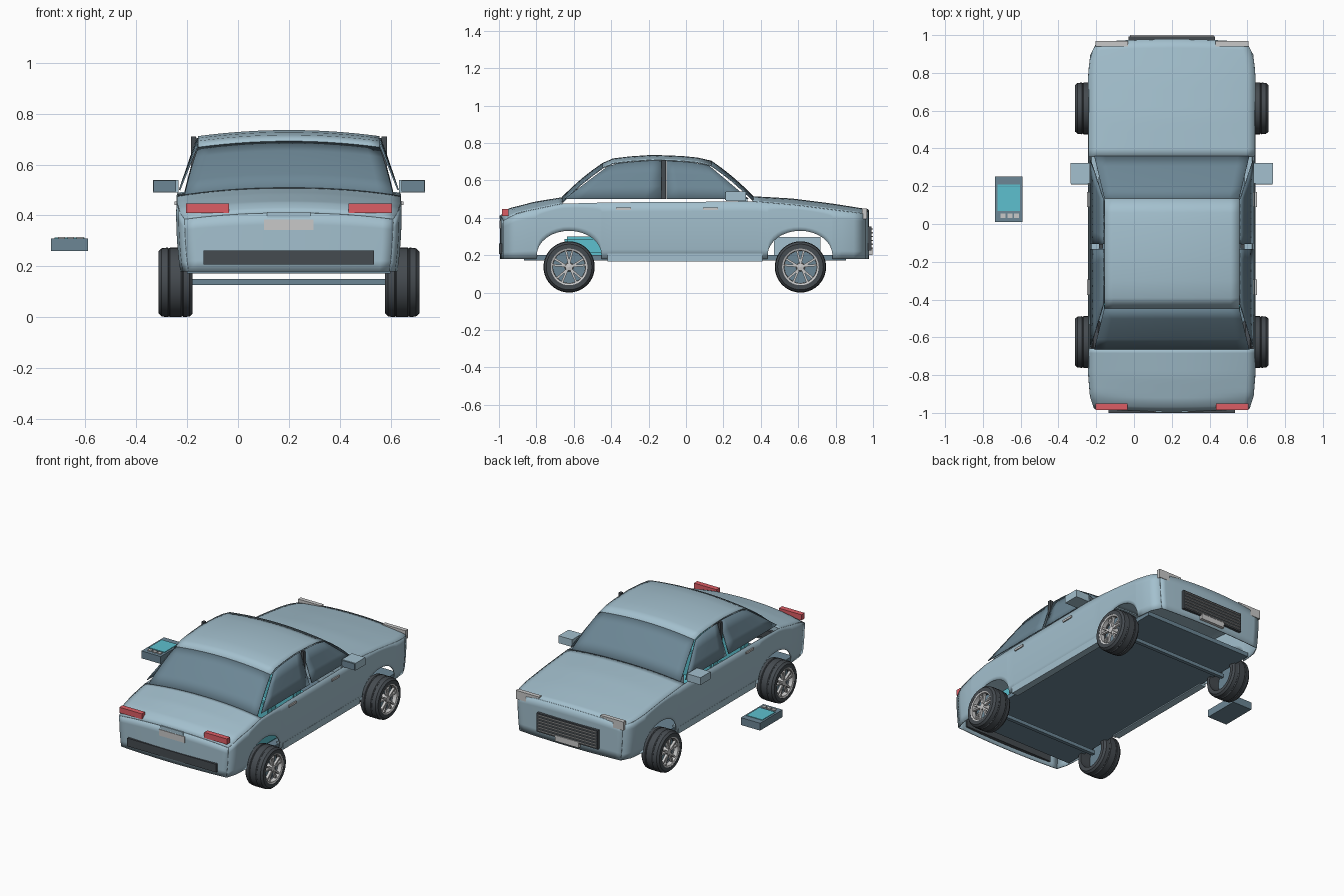
import bpy, bmesh, math
from mathutils import Vector

cube = bpy.data.objects.get("Cube")
if cube:
    bpy.data.objects.remove(cube, do_unlink=True)

CX = 0.2  # car centreline


def material(name, rgb):
    m = bpy.data.materials.new(name)
    m.use_nodes = True
    m.diffuse_color = (*rgb, 1)
    m.node_tree.nodes["Principled BSDF"].inputs["Base Color"].default_value = (*rgb, 1)
    return m


PAINT = material("pale blue paint", (0.37, 0.53, 0.62))
SLATE = material("slate blue", (0.15, 0.24, 0.3))
RUBBER = material("dark rubber", (0.06, 0.07, 0.08))
SILVER = material("light grey", (0.58, 0.58, 0.58))
RED = material("lamp red", (0.72, 0.11, 0.13))
TEAL = material("teal", (0.11, 0.53, 0.62))


def add(name, bm, mat, smooth=False, thick=0):
    bmesh.ops.recalc_face_normals(bm, faces=bm.faces)
    me = bpy.data.meshes.new(name)
    bm.to_mesh(me)
    bm.free()
    me.materials.append(mat)
    ob = bpy.data.objects.new(name, me)
    ob.location.x = CX
    bpy.context.collection.objects.link(ob)
    if thick:
        mod = ob.modifiers.new("thickness", 'SOLIDIFY')
        mod.thickness, mod.offset = thick, 0
    if smooth:
        bpy.ops.object.select_all(action='DESELECT')
        ob.select_set(True)
        bpy.context.view_layer.objects.active = ob
        bpy.ops.object.shade_smooth_by_angle(angle=math.radians(35))
    return ob


def box(name, x, y, z, mat, bevel=0):
    """Box from (min, max) ranges, x measured from the centreline."""
    bm = bmesh.new()
    bmesh.ops.create_cube(bm, size=1)
    for v in bm.verts:
        v.co = Vector([a + (b - a) * (c + 0.5) for (a, b), c in zip((x, y, z), v.co)])
    if bevel:
        bmesh.ops.bevel(bm, geom=bm.edges[:], offset=bevel, segments=2, affect='EDGES')
    return add(name, bm, mat)


def pair(name, x, y, z, mat, bevel=0):
    box("left_" + name, x, y, z, mat, bevel)
    box("right_" + name, (-x[1], -x[0]), y, z, mat, bevel)


def sheet(name, f, us, vs, mat):
    """Thin curved panel through f(u, v)."""
    bm = bmesh.new()
    rows = [[bm.verts.new(f(u, v)) for v in vs] for u in us]
    for a, b in zip(rows, rows[1:]):
        for j in range(len(vs) - 1):
            bm.faces.new((a[j], a[j + 1], b[j + 1], b[j]))
    return add(name, bm, mat, True, 0.006)


def span(a, b, n):
    return [a + (b - a) * i / n for i in range(n + 1)]


def curve(table, t):
    for (a, p), (b, q) in zip(table, table[1:]):
        if t <= b:
            return p + (q - p) * max(0, (t - a) / (b - a))
    return table[-1][1]


# Body outlines along the length
REAR, FRONT, BOW = -0.975, 0.96, 0.016
WIDTH = [(REAR, .41), (-.92, .43), (-.8, .44), (.8, .44), (.9, .428), (FRONT, .395)]
EDGE = [(REAR, .385), (-.9, .425), (-.66, .475), (-.4, .482), (.36, .487), (.6, .465), (FRONT, .42)]
CREST = [(REAR, .41), (-.93, .448), (-.8, .483), (-.66, .507), (.355, .512), (.56, .5), (.77, .473), (FRONT, .442)]
ARCHES, ARCH_R = (-.625, .61), 0.173


def half_width(y, z):
    return curve(WIDTH, y) * (1 - 0.03 * ((z - 0.4) / 0.2) ** 2)


def top(u, y):
    e = curve(EDGE, y)
    return e + (curve(CREST, y) - e) * (1 - abs(u) ** 2.2)


def sill(y):
    for c in ARCHES:
        t = (y - c) / ARCH_R
        if abs(t) <= 1:
            return 0.2 + 0.13 * math.sqrt(1 - t * t)
    return 0.18


# Body sides with wheel openings
stations = span(REAR, FRONT, 30)
for c in ARCHES:
    stations += [c + ARCH_R * 0.9999 * math.cos(math.pi * k / 16) for k in range(17)]
    stations += [c - ARCH_R * 1.002, c + ARCH_R * 1.002]
stations = sorted(stations)
for side, s in (("left", 1), ("right", -1)):
    def flank(y, t):
        z = sill(y) + (curve(EDGE, y) - sill(y)) * t
        return (s * half_width(y, z), y, z)
    sheet(side + "_body_side", flank, stations, span(0, 1, 6), PAINT)

# Hood, trunk lid and end panels
for lid, wall, y0, y1, d in (("hood", "front_bumper", .355, FRONT, 1), ("trunk_lid", "rear_bumper", -.66, REAR, -1)):
    def deck(u, t):
        y = y0 + (y1 - y0) * t
        z = top(u, y)
        return (u * half_width(y, z), y + d * BOW * (1 - u * u) * t, z)

    def end(u, t):
        z = 0.18 + (top(u, y1) - 0.18) * t
        return (u * half_width(y1, z), y1 + d * BOW * (1 - u * u), z)
    sheet(lid, deck, span(-1, 1, 20), span(0, 1, 14), PAINT)
    sheet(wall, end, span(-1, 1, 20), span(0, 1, 5), PAINT)

# Roof
ROOF = [(-.445, .69), (-.39, .714), (-.3, .725), (-.18, .733), (-.02, .727), (.06, .719), (.135, .702)]


def roof(u, y):
    return (u * 0.357, y, curve(ROOF, y) - 0.024 * u * u)


sheet("roof", roof, span(-1, 1, 16), [p[0] for p in ROOF], PAINT)

# Windshield and rear window
for name, yt, yb in (("windshield", .135, .358), ("rear_window", -.445, -.662)):
    def screen(u, t):
        x, y, z = roof(u, yt)
        zb = top(u * 0.93, yb) + 0.002
        return (x + (u * 0.41 - x) * t, y + (yb - y) * t, z + (zb - z) * t + 0.01 * math.sin(math.pi * t))
    sheet(name, screen, span(-1, 1, 14), span(0, 1, 4), SLATE)

# Side windows and centre pillars
for side, s in (("left", 1), ("right", -1)):
    for name, lo, hi in (("front", (-.105, .335), (-.105, .125)), ("rear", (-.65, -.132), (-.42, -.132))):
        def pane(u, t):
            a, b = lo[0] + (lo[1] - lo[0]) * u, hi[0] + (hi[1] - hi[0]) * u
            y = a + (b - a) * t
            return (s * (0.43 - 0.07 * t), y, 0.5 + (curve(ROOF, b) - 0.528) * t)
        sheet(f"{side}_{name}_window", pane, span(0, 1, 6), span(0, 1, 3), SLATE)
pair("centre_pillar", (.365, .385), (-.13, -.107), (.5, .71), RUBBER)

# Underside
box("floor", (-.4, .4), (-.865, .855), (.172, .2), SLATE)
pair("sill", (.385, .432), (-.42, .41), (.165, .21), PAINT)
for name, y in (("rear", -.625), ("front", .612)):
    box(name + "_axle", (-.4, .4), (y - .012, y + .012), (.126, .15), SLATE)
box("engine", (-.2, .2), (.47, .72), (.2, .297), PAINT)

# Seats
box("rear_bench", (-.36, .36), (-.65, -.35), (.2, .3), TEAL, .015)
box("rear_backrest", (-.36, .36), (-.46, -.38), (.28, .475), TEAL, .015)
pair("front_seat", (.06, .34), (-.1, .14), (.2, .3), TEAL, .015)
pair("front_backrest", (.06, .34), (-.16, -.08), (.28, .475), TEAL, .015)
box("dashboard", (-.38, .38), (.28, .33), (.4, .5), PAINT)

# Lamps, mirrors, handles
pair("tail_lamp", (.235, .405), (-.985, -.95), (.41, .448), RED)
pair("headlamp", (.232, .405), (.94, .968), (.392, .45), SILVER)
pair("mirror", (.433, .535), (.215, .322), (.49, .54), PAINT)
pair("mirror_glass", (.443, .533), (.209, .215), (.495, .537), SLATE)
for name, y in (("rear", -.335), ("front", .13)):
    pair(name + "_door_handle", (.43, .45), (y - .04, y + .04), (.441, .455), SILVER)

# Rear trim
box("rear_plate", (-.097, .097), (-.998, -.985), (.343, .385), SILVER)
box("trunk_handle", (-.085, .085), (-.998, -.97), (.392, .413), PAINT)
box("rear_insert", (-.335, .335), (-1, -.965), (.207, .262), RUBBER)

# Grille
box("grille", (-.23, .23), (.96, .993), (.225, .353), RUBBER)
for i in range(6):
    z = 0.238 + i * 0.0205
    box(f"grille_slat_{i + 1}", (-.22, .22), (.985, 1), (z - .003, z + .003), SILVER)
box("front_plate", (-.09, .09), (.965, .998), (.2, .235), SILVER)


# Wheels, turned about the x axis
def turned(name, profile, at, s, mat, n=40):
    bm = bmesh.new()
    rings = []
    for x, r in profile:
        rings.append([bm.verts.new((s * x, at + r * math.cos(2 * math.pi * k / n),
                                    .137 + r * math.sin(2 * math.pi * k / n))) for k in range(n)])
    for a, b in zip(rings, rings[1:] + rings[:1]):
        for k in range(n):
            bm.faces.new((a[k], a[k - 1], b[k - 1], b[k]))
    return add(name, bm, mat, True)


TYRE = [(.378, .098), (.378, .122), (.39, .134), (.415, .137), (.419, .133), (.424, .137), (.467, .137),
        (.472, .133), (.476, .137), (.5, .134), (.513, .122), (.513, .098)]
RIM = [(.48, .086), (.508, .088), (.512, .098), (.48, .1)]
DISC = [(.45, .001), (.45, .099), (.46, .099), (.46, .001)]
HUB = [(.46, .001), (.46, .024), (.503, .02), (.506, .001)]

for end_name, y in (("front", .612), ("rear", -.625)):
    for side, s in (("left", 1), ("right", -1)):
        tag = f"{side}_{end_name}_"
        for part, profile, mat in (("tyre", TYRE, RUBBER), ("rim", RIM, SILVER),
                                   ("brake_disc", DISC, SLATE), ("hub", HUB, SILVER)):
            turned(tag + part, profile, y, s, mat)
        bm = bmesh.new()
        for k in range(5):
            for twist in (-.2, .2):
                a = 2 * math.pi * k / 5 + math.pi / 2
                p = Vector((0, math.cos(a), math.sin(a))) * .015
                q = Vector((0, math.cos(a + twist), math.sin(a + twist))) * .09
                w = (q - p).cross(Vector((1, 0, 0))).normalized() * .0055
                ends = []
                for x in (.485, .502):
                    o = Vector((s * x, y, .137))
                    ends.append([bm.verts.new(o + c) for c in (p - w, p + w, q + w, q - w)])
                lo, hi = ends
                bm.faces.new(lo)
                bm.faces.new(hi)
                for j in range(4):
                    bm.faces.new((lo[j - 1], lo[j], hi[j], hi[j - 1]))
        add(tag + "spokes", bm, SILVER)

# Loose display unit beside the car
box("display_case", (-.935, -.79), (.01, .252), (.26, .31), SLATE)
box("display_screen", (-.922, -.803), (.07, .21), (.308, .314), TEAL)
for i in range(3):
    x = -.907 + i * 0.036
    box(f"display_button_{i + 1}", (x, x + .027), (.033, .056), (.308, .316), SILVER)
